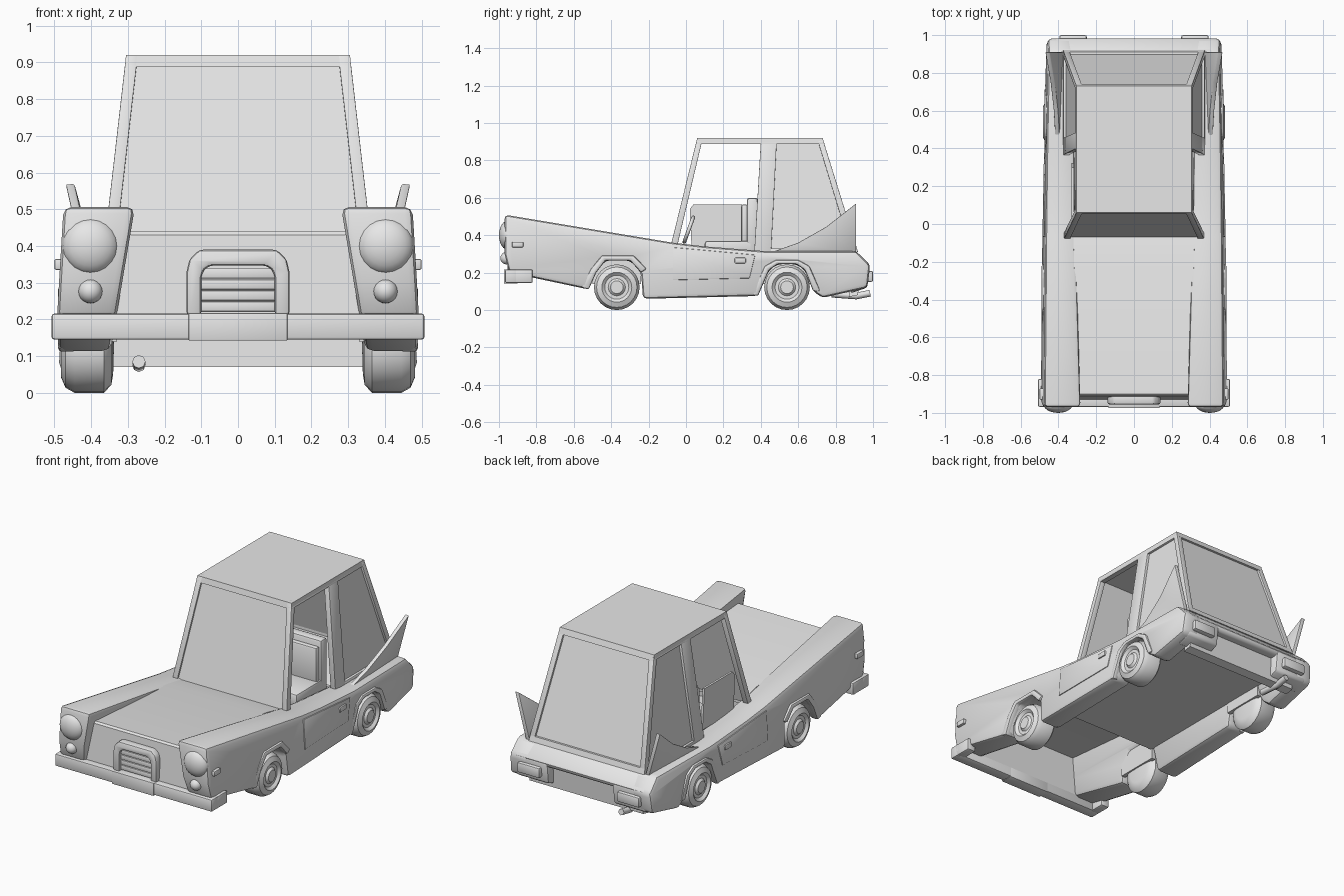
import bpy, bmesh, math
from mathutils import Matrix, Vector

cube = bpy.data.objects.get("Cube")
if cube:
    bpy.data.objects.remove(cube, do_unlink=True)

GREY = (0.8, 0.8, 0.8, 1.0)
paint = bpy.data.materials.new("plain_grey")
paint.use_nodes = True
paint.diffuse_color = GREY
paint.node_tree.nodes["Principled BSDF"].inputs["Base Color"].default_value = GREY


def finish(name, bm, bevel=0.0):
    """Bevel the sharp edges, turn the mesh into an object and shade it."""
    bmesh.ops.recalc_face_normals(bm, faces=bm.faces)
    if bevel:
        sharp = [e for e in bm.edges if e.calc_face_angle(0) > math.radians(25)]
        bmesh.ops.bevel(bm, geom=sharp, offset=bevel, segments=2, profile=0.5,
                        affect='EDGES', clamp_overlap=True)
    mesh = bpy.data.meshes.new(name)
    bm.to_mesh(mesh)
    bm.free()
    mesh.materials.append(paint)
    obj = bpy.data.objects.new(name, mesh)
    bpy.context.collection.objects.link(obj)
    bpy.ops.object.select_all(action='DESELECT')
    obj.select_set(True)
    bpy.context.view_layer.objects.active = obj
    bpy.ops.object.shade_smooth_by_angle(angle=math.radians(35))
    return obj


def loft(name, ring_a, ring_b, bevel=0.0):
    """Solid between two matching outlines."""
    bm = bmesh.new()
    a = [bm.verts.new(p) for p in ring_a]
    b = [bm.verts.new(p) for p in ring_b]
    bm.faces.new(a)
    bm.faces.new(b[::-1])
    for i in range(len(a)):
        j = (i + 1) % len(a)
        bm.faces.new((a[i], b[i], b[j], a[j]))
    return finish(name, bm, bevel)


def pair(name, pts, x_in, x_out, bevel=0.0):
    """Side outline (y, z) made solid on the left and the right."""
    for side, s in (("left", 1), ("right", -1)):
        loft(side + "_" + name, [(s * x_in(y, z), y, z) for y, z in pts],
             [(s * x_out(y, z), y, z) for y, z in pts], bevel)


def across(name, pts, x_out, bevel=0.0):
    """Side outline (y, z) running the full width."""
    loft(name, [(-x_out(y, z), y, z) for y, z in pts],
         [(x_out(y, z), y, z) for y, z in pts], bevel)


def box(name, x, y, z, bevel=0.0):
    bm = bmesh.new()
    size = Vector((x[1] - x[0], y[1] - y[0], z[1] - z[0]))
    mid = Vector((x[0] + x[1], y[0] + y[1], z[0] + z[1])) / 2
    bmesh.ops.create_cube(bm, size=1, matrix=Matrix.Translation(mid) @ Matrix.Diagonal(size).to_4x4())
    return finish(name, bm, bevel)


def box_pair(name, x, y, z, bevel=0.0):
    box("left_" + name, x, y, z, bevel)
    box("right_" + name, (-x[1], -x[0]), y, z, bevel)


def flat(x):
    return lambda y, z: x


def fender_in(y, z):
    return 0.28 + (0.51 - z) * 0.17


def fender_out(y, z):
    return 0.476 + (0.5 - z) * 0.06 - 0.018 * (y + 0.97)


def centre_out(y, z):
    return fender_in(y, z) + .015


def cabin(inset):
    return lambda y, z: 0.305 + (0.92 - z) * 0.115 - inset


# Body sides with the wheel arches in their outline
front_arch = [(-.24, .2), (-.3, .265), (-.43, .265), (-.48, .2), (-.52, .11)]
rear_arch = [(.68, .1), (.635, .215), (.59, .245), (.49, .245), (.445, .215), (.385, .075)]
side = [(-.945, .2), (-.97, .3), (-.97, .51), (-.07, .36), (.1, .34),
        (.42, .315), (.91, .315), (.985, .24), (.97, .12), (.73, .065)]
pair("body_side", side + rear_arch + [(-.23, .06)] + front_arch, fender_in, fender_out, .022)

# Low lips round the arches
pair("front_arch_lip", front_arch + [(-.56, .12), (-.51, .22), (-.45, .292), (-.28, .292), (-.21, .22)],
     flat(.44), flat(.49), .01)
pair("rear_arch_lip", rear_arch + [(.35, .08), (.42, .235), (.48, .268), (.6, .268), (.66, .235), (.72, .1)],
     flat(.44), flat(.475), .01)

# Wells closing the arches behind the wheels
for end, y in (("front", -.37), ("rear", .54)):
    box_pair(end + "_wheel_well", (.33, .355), (y - .13, y + .13), (.14, .29))

# Hood and nose as a thin shell, then the cabin floor
across("hood", [(-.93, .2), (-.91, .43), (-.9, .44), (-.2, .382), (-.07, .357),
                (-.07, .33), (-.2, .355), (-.88, .41), (-.9, .2)], centre_out)
across("cabin_floor", [(-.25, .2), (-.25, .365), (-.08, .34), (-.08, .3), (.86, .3), (.86, .2)], centre_out)

# Rear deck, recessed rear panel and the corner blocks
across("rear_deck", [(.4, .29), (.4, .314), (.91, .314), (.985, .24), (.97, .215), (.85, .215), (.85, .29)],
       flat(.42), .012)
across("rear_panel", [(.88, .25), (.93, .25), (.92, .08), (.87, .07)], centre_out)
pair("rear_corner", [(.88, .25), (.983, .24), (.969, .12), (.88, .09)], flat(.21), flat(.42), .012)
box_pair("tail_lamp", (.25, .395), (.955, 1), (.15, .21), .01)

# Doors
pair("door", [(-.07, .335), (.1, .32), (.37, .295), (.34, .17), (-.07, .16)],
     flat(.44), lambda y, z: fender_out(y, z) + .005, .004)
box_pair("door_handle", (.45, .48), (.26, .32), (.25, .28), .005)
box_pair("side_marker", (.465, .5), (-.93, -.87), (.335, .365), .005)


# Tail fins leaning outward
def fin_in(y, z):
    return .395 - .04 * (y - .42) + (z - .31) * .27


pair("tail_fin", [(.43, .3), (.6, .36), (.75, .445), (.91, .57), (.91, .3)],
     fin_in, lambda y, z: fin_in(y, z) + .024, .004)

# Cabin frame, pillars and roof
across("roof", [(.06, .92), (.73, .92), (.735, .897), (.055, .897)], cabin(0))
frame = {
    "windscreen_pillar": [(.06, .92), (.09, .92), (-.045, .35), (-.08, .35)],
    "roof_rail": [(.055, .9), (.735, .9), (.74, .887), (.052, .887)],
    "middle_pillar": [(.4, .9), (.485, .9), (.455, .31), (.365, .31)],
    "rear_pillar": [(.7, .92), (.73, .92), (.92, .31), (.885, .31)],
    "rear_sill": [(.42, .33), (.91, .33), (.915, .3), (.42, .3)],
}
for name, pts in frame.items():
    pair(name, pts, cabin(.032), cabin(0), .002)
across("windscreen_header", [(.06, .92), (.08, .92), (.07, .887), (.052, .887)], cabin(.004))
across("rear_header", [(.71, .92), (.73, .92), (.741, .887), (.72, .887)], cabin(.004))
across("rear_window_sill", [(.89, .34), (.911, .34), (.92, .31), (.89, .31)], cabin(.004))

# Glass
across("windscreen", [(.068, .91), (.078, .91), (-.06, .35), (-.07, .35)], cabin(.01))
across("rear_window", [(.708, .91), (.72, .91), (.908, .31), (.896, .31)], cabin(.01))
pair("rear_side_window", [(.46, .9), (.715, .9), (.895, .31), (.43, .31)], cabin(.022), cabin(.014))
pane = [(.03, .33), (.02, .54), (.04, .565), (.3, .565), (.32, .33)]
loft("half_raised_window", [(-.33, y, z) for y, z in pane], [(-.318, y, z) for y, z in pane])

# Bench seat
box("seat_cushion", (-.31, .31), (.1, .36), (.29, .37), .015)
box("seat_front_pad", (-.3, .3), (.295, .33), (.34, .565), .012)
box("seat_back", (-.31, .31), (.325, .385), (.29, .6), .015)

# Steering wheel
bpy.ops.mesh.primitive_torus_add(major_segments=20, minor_segments=8, major_radius=.07, minor_radius=.01,
                                 location=(.17, .015, .43), rotation=(math.radians(70), 0, 0))
wheel = bpy.context.object
wheel.name = "steering_wheel"
wheel.data.materials.append(paint)
bpy.ops.object.shade_smooth()

# Wheels turned from a tyre and hub profile, closed on the inner side
tread = [(.338, 0), (.34, .07), (.345, .1), (.365, .122), (.445, .122), (.47, .108), (.482, .08),
         (.468, .064), (.468, .046), (.48, .034), (.48, 0)]
for end, y in (("front", -.37), ("rear", .54)):
    for name, s in (("left", 1), ("right", -1)):
        bm = bmesh.new()
        line = [bm.verts.new((s * x, y, .122 + r)) for x, r in tread]
        edges = [bm.edges.new(line[i:i + 2]) for i in range(len(line) - 1)]
        bmesh.ops.spin(bm, geom=line + edges, cent=(0, y, .122), axis=(1, 0, 0),
                       angle=math.tau, steps=24)
        bmesh.ops.remove_doubles(bm, verts=bm.verts, dist=.0005)
        finish(name + "_" + end + "_wheel", bm)

# Head and fog lamps
for name, z, r, y, depth in (("headlamp", .4, .077, -.955, .045), ("fog_lamp", .277, .033, -.96, .033)):
    for label, s in (("left", 1), ("right", -1)):
        bm = bmesh.new()
        place = Matrix.Translation((s * .402, y, z)) @ Matrix.Diagonal((r, depth, r, 1))
        turn = Matrix.Rotation(math.pi / 2, 4, 'X')
        bmesh.ops.create_uvsphere(bm, u_segments=20, v_segments=12, radius=1, matrix=place @ turn)
        finish(label + "_" + name, bm)

# Grille surround and slats
half = [(.14, .21), (.14, .33), (.132, .365), (.105, .39)]
hole = [(.1, .21), (.1, .315), (.094, .335), (.075, .347)]
arch = half + [(-x, z) for x, z in half[::-1]] + [(-x, z) for x, z in hole] + hole[::-1]
loft("grille_surround", [(x, -.955, z) for x, z in arch], [(x, -.9, z) for x, z in arch], .01)
for i in range(4):
    z = .222 + i * .03
    box("grille_slat_%d" % (i + 1), (-.102, .102), (-.94, -.9), (z, z + .027), .003)

# Front bumper
box("front_bumper", (-.508, .508), (-.968, -.9), (.145, .216), .008)
box("bumper_centre", (-.135, .135), (-.974, -.9), (.142, .218), .004)
box_pair("bumper_end", (.455, .508), (-.93, -.82), (.145, .216), .008)

# Exhaust pipe
curve = bpy.data.curves.new("exhaust_pipe", 'CURVE')
curve.dimensions = '3D'
curve.bevel_depth = .018
curve.bevel_resolution = 2
curve.use_fill_caps = True
path = curve.splines.new('POLY')
path.points.add(2)
for point, (y, z) in zip(path.points, ((.78, .085), (.91, .075), (.985, .09))):
    point.co = (-.27, y, z, 1)
curve.materials.append(paint)
bpy.context.collection.objects.link(bpy.data.objects.new("exhaust_pipe", curve))
